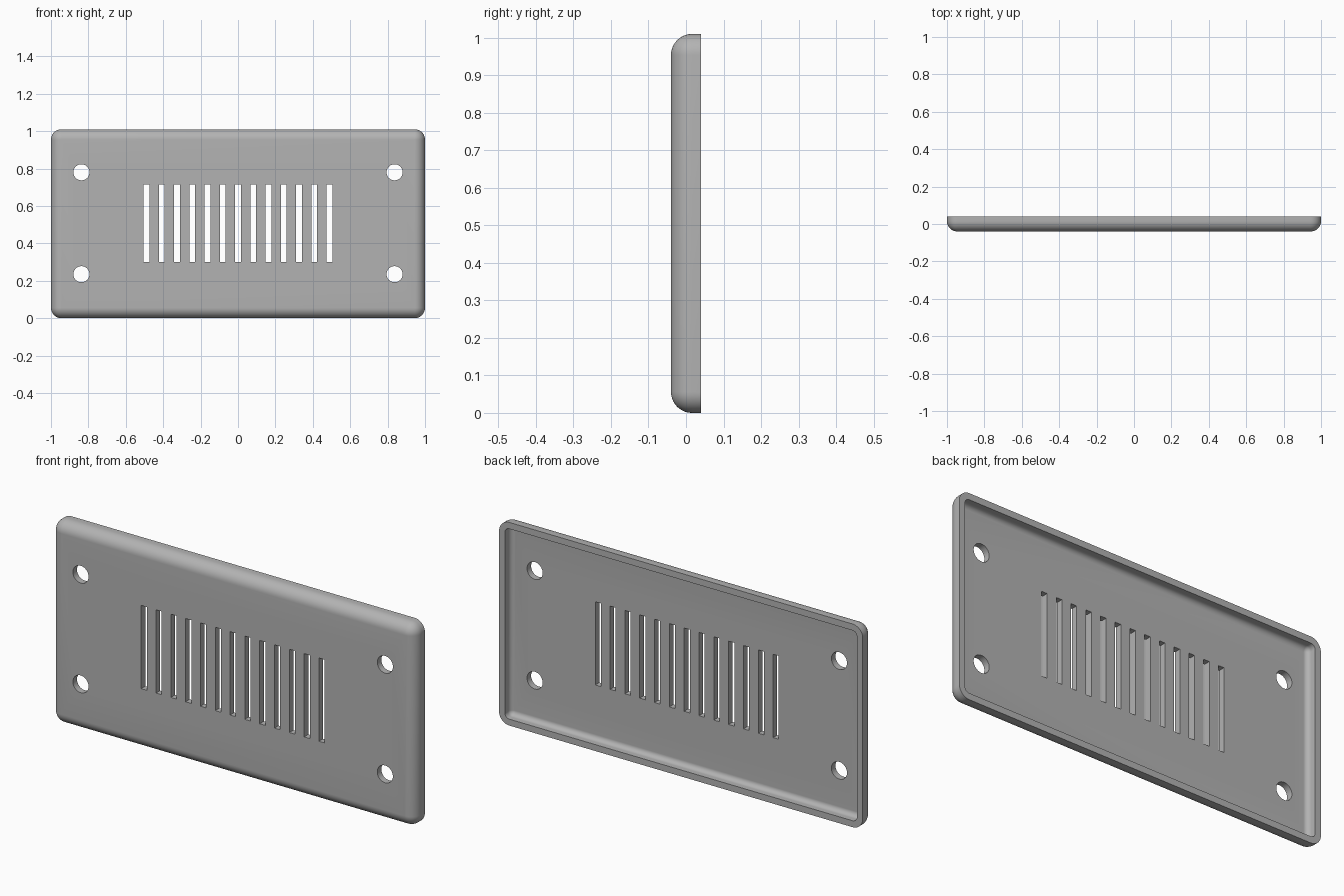
import bpy, bmesh
from math import cos, sin, pi, radians
from mathutils import Matrix

WIDTH, HEIGHT, DEPTH = 2.0, 1.01, 0.08
WALL, FILLET = 0.032, 0.056
STEPS = 10

cube = bpy.data.objects.get("Cube")
if cube:
    bpy.data.objects.remove(cube, do_unlink=True)

grey = bpy.data.materials.new("plain grey")
grey.use_nodes = True
grey.diffuse_color = (0.45, 0.45, 0.45, 1)
grey.node_tree.nodes["Principled BSDF"].inputs["Base Color"].default_value = grey.diffuse_color


def make_object(name, bm):
    mesh = bpy.data.meshes.new(name)
    bm.normal_update()
    bm.to_mesh(mesh)
    bm.free()
    obj = bpy.data.objects.new(name, mesh)
    bpy.context.collection.objects.link(obj)
    mesh.materials.append(grey)
    return obj


def ring(bm, inset, radius, y):
    """Rounded rectangle of vertices in the xz plane."""
    cx, cz = WIDTH / 2 - inset - radius, HEIGHT / 2 - inset - radius
    verts = []
    for corner, (sx, sz) in enumerate([(1, 1), (-1, 1), (-1, -1), (1, -1)]):
        for i in range(STEPS + 1):
            a = (corner + i / STEPS) * pi / 2
            verts.append(bm.verts.new((sx * cx + radius * cos(a), y,
                                       HEIGHT / 2 + sz * cz + radius * sin(a))))
    return verts


def shell_rings(bm, offset):
    """Rings from the open back edge round the fillet to the flat front."""
    r = FILLET - offset
    y0 = -DEPTH / 2 + offset
    rings = [ring(bm, offset, r, DEPTH / 2)]
    for i in range(STEPS + 1):
        a = i / STEPS * pi / 2
        c = max(cos(a), 0.0)
        rings.append(ring(bm, offset + r * (1 - c), r * c, y0 + r * (1 - sin(a))))
    return rings


# Hollow tray: outer skin, back rim and inner skin in one loft
bm = bmesh.new()
rings = shell_rings(bm, 0)[::-1] + shell_rings(bm, WALL)
for a, b in zip(rings, rings[1:]):
    for i in range(len(a)):
        j = (i + 1) % len(a)
        bm.faces.new((a[i], a[j], b[j], b[i]))
bmesh.ops.remove_doubles(bm, verts=bm.verts, dist=0.0002)
open_edges = [e for e in bm.edges if e.is_boundary]
bmesh.ops.holes_fill(bm, edges=open_edges, sides=0)
bmesh.ops.recalc_face_normals(bm, faces=bm.faces)
panel = make_object("vented_panel", bm)

# Cutters: vent slots and screw holes
bm = bmesh.new()
for i in range(13):
    x = (i - 6) * 0.0815
    bmesh.ops.create_cube(bm, size=1, matrix=Matrix.Translation((x, 0, 0.508))
                          @ Matrix.Diagonal((0.031, 0.3, 0.414, 1)))
for x in (-0.837, 0.837):
    for z in (0.235, 0.78):
        bmesh.ops.create_cone(bm, cap_ends=True, segments=40, radius1=0.043,
                              radius2=0.043, depth=0.3,
                              matrix=Matrix.Translation((x, 0, z))
                              @ Matrix.Rotation(pi / 2, 4, 'X'))
cutter = make_object("opening_cutter", bm)
cutter.hide_render = True

# Cut the openings, then drop the cutter
cut = panel.modifiers.new("openings", 'BOOLEAN')
cut.operation = 'DIFFERENCE'
cut.solver = 'EXACT'
cut.object = cutter
bpy.ops.object.select_all(action='DESELECT')
panel.select_set(True)
bpy.context.view_layer.objects.active = panel
bpy.ops.object.modifier_apply(modifier=cut.name)
bpy.data.objects.remove(cutter, do_unlink=True)
bpy.ops.object.shade_smooth_by_angle(angle=radians(30))
